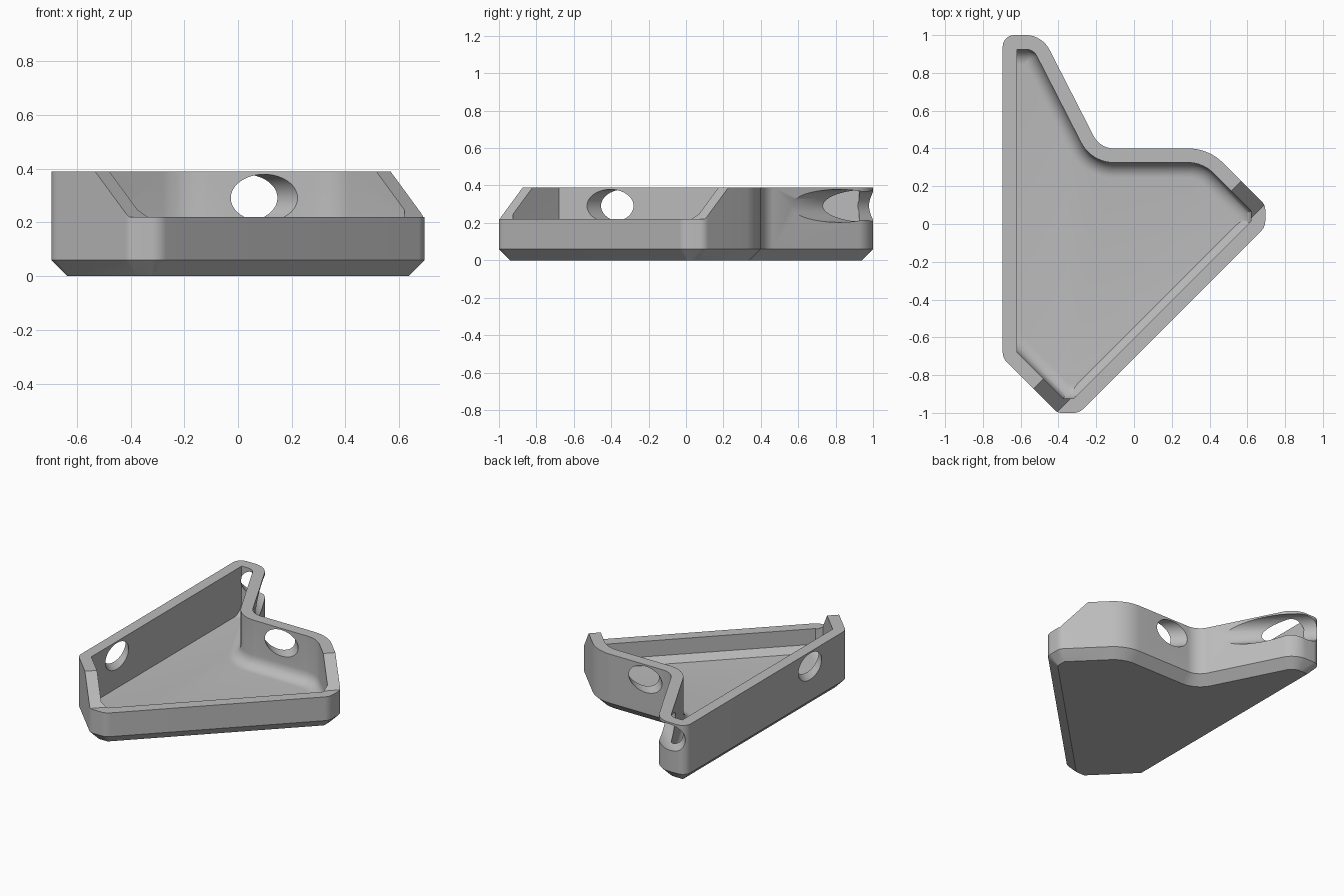
import bpy, bmesh, math
from mathutils import Vector, Matrix

cube = bpy.data.objects.get("Cube")
if cube:
    bpy.data.objects.remove(cube, do_unlink=True)

WALL, TOP, FLOOR, CHAMFER, FILLET, BEVEL = 0.075, 0.39, 0.075, 0.06, 0.08, 0.04
LOW_RIM = 0.22
ARC = 10

# Outline corners, counter-clockwise: x, y, corner radius, and how the edge
# that starts there meets the floor inside
CORNERS = [
    (-0.695, -0.71, 0.075, "fillet"),
    (-0.405, -1.0, 0.05, "fillet"),
    (-0.29, -1.0, 0.075, "bevel"),
    (0.695, -0.015, 0.075, "fillet"),
    (0.695, 0.10, 0.06, "fillet"),
    (0.395, 0.40, 0.26, "fillet"),
    (-0.18, 0.40, 0.12, "fillet"),
    (-0.487, 1.0, 0.14, "fillet"),
    (-0.695, 1.0, 0.06, "sharp"),
]


def outline(offsets):
    """Rounded outline with each edge moved inwards by its own offset."""
    n = len(CORNERS)
    pts = [Vector(c[:2]) for c in CORNERS]
    dirs = [(pts[(i + 1) % n] - pts[i]).normalized() for i in range(n)]
    norms = [Vector((-d.y, d.x)) for d in dirs]
    ring = []
    for i in range(n):
        d1, d2, n1 = dirs[i - 1], dirs[i], norms[i - 1]
        a = pts[i] + n1 * offsets[i - 1]
        b = pts[i] + norms[i] * offsets[i]
        cross = d1.x * d2.y - d1.y * d2.x
        w = b - a
        corner = a + d1 * ((w.x * d2.y - w.y * d2.x) / cross)
        turn = math.atan2(cross, d1.dot(d2))
        side = 1 if turn > 0 else -1
        r = max(0.0, CORNERS[i][2] - side * max(offsets[i - 1], offsets[i]))
        start = corner - d1 * r * math.tan(abs(turn) / 2)
        centre = start + n1 * r * side
        for k in range(ARC + 1):
            ring.append(centre + Matrix.Rotation(turn * k / ARC, 2) @ (start - centre))
    return ring


def finish(name, bm):
    bmesh.ops.remove_doubles(bm, verts=bm.verts, dist=1e-5)
    bmesh.ops.recalc_face_normals(bm, faces=bm.faces)
    mesh = bpy.data.meshes.new(name)
    bm.to_mesh(mesh)
    bm.free()
    obj = bpy.data.objects.new(name, mesh)
    bpy.context.collection.objects.link(obj)
    return obj


def loft(name, layers):
    """Closed solid through rings given as (points, z)."""
    bm = bmesh.new()
    rings = [[bm.verts.new((p.x, p.y, z)) for p in pts] for pts, z in layers]
    count = len(rings[0])
    for lo, hi in zip(rings, rings[1:]):
        for i in range(count):
            j = (i + 1) % count
            bm.faces.new((lo[i], lo[j], hi[j], hi[i]))
    bm.faces.new(rings[0][::-1])
    bm.faces.new(rings[-1])
    return finish(name, bm)


def inner_offsets(h):
    """Wall offsets at height h above the floor."""
    f = min(h / FILLET, 1)
    extra = {
        "fillet": FILLET * (1 - math.sqrt(1 - (1 - f) ** 2)),
        "bevel": max(0.0, BEVEL - h),
        "sharp": 0.0,
    }
    return [WALL + extra[c[3]] for c in CORNERS]


def drill(name, axis_sum, start, end, radius=0.088, z=0.291):
    """Round cutter along the line x + y = axis_sum, between two x - y values."""
    a, b = (Vector(((axis_sum + d) / 2, (axis_sum - d) / 2, z)) for d in (start, end))
    bm = bmesh.new()
    rot = (b - a).to_track_quat("Z", "Y").to_matrix().to_4x4()
    bmesh.ops.create_cone(bm, cap_ends=True, segments=48, radius1=radius, radius2=radius,
                          depth=(b - a).length,
                          matrix=Matrix.Translation((a + b) / 2) @ rot)
    return finish(name, bm)


def rim_cutter():
    """Long prism that lowers the rim on the diagonal side, with sloped ends."""
    across = Vector((1, -1, 0)).normalized()
    along = Vector((1, 1, 0)).normalized()
    profile = [(0.417, LOW_RIM), (1.2, LOW_RIM), (1.2, 0.5), (0.127, 0.5)]
    bm = bmesh.new()
    ends = [[bm.verts.new(across * n + along * t + Vector((0, 0, z))) for n, z in profile]
            for t in (-2, 2)]
    for i in range(4):
        j = (i + 1) % 4
        bm.faces.new((ends[0][i], ends[0][j], ends[1][j], ends[1][i]))
    bm.faces.new(ends[0])
    bm.faces.new(ends[1])
    return finish("rim_cutter", bm)


# Outer body with a chamfered underside
n = len(CORNERS)
tray = loft("bracket_tray", [(outline([CHAMFER] * n), 0),
                             (outline([0] * n), CHAMFER),
                             (outline([0] * n), TOP)])

# Cavity with a filleted floor
steps = sorted({FILLET * (1 - math.cos(math.pi / 2 * k / 8)) for k in range(9)} | {BEVEL})
layers = [(outline(inner_offsets(h)), FLOOR + h) for h in steps]
layers.append((outline(inner_offsets(1)), 0.5))

cutters = [
    loft("cavity_cutter", layers),
    rim_cutter(),
    drill("back_hole_cutter", 0.4225, -2.2, 0.0),
    drill("side_hole_cutter", -1.025, -0.9, 0.15),
]
for cutter in cutters:
    cutter.hide_render = True
    mod = tray.modifiers.new(cutter.name, "BOOLEAN")
    mod.operation = "DIFFERENCE"
    mod.solver = "EXACT"
    mod.object = cutter

bpy.ops.object.select_all(action="DESELECT")
tray.select_set(True)
bpy.context.view_layer.objects.active = tray
for mod in list(tray.modifiers):
    bpy.ops.object.modifier_apply(modifier=mod.name)
for cutter in cutters:
    bpy.data.objects.remove(cutter, do_unlink=True)

# Plain grey finish
grey = bpy.data.materials.new("light_grey")
grey.use_nodes = True
colour = (0.5, 0.5, 0.5, 1)
grey.diffuse_color = colour
grey.node_tree.nodes["Principled BSDF"].inputs["Base Color"].default_value = colour
tray.data.materials.clear()
tray.data.materials.append(grey)
bpy.ops.object.shade_smooth_by_angle(angle=math.radians(30))
